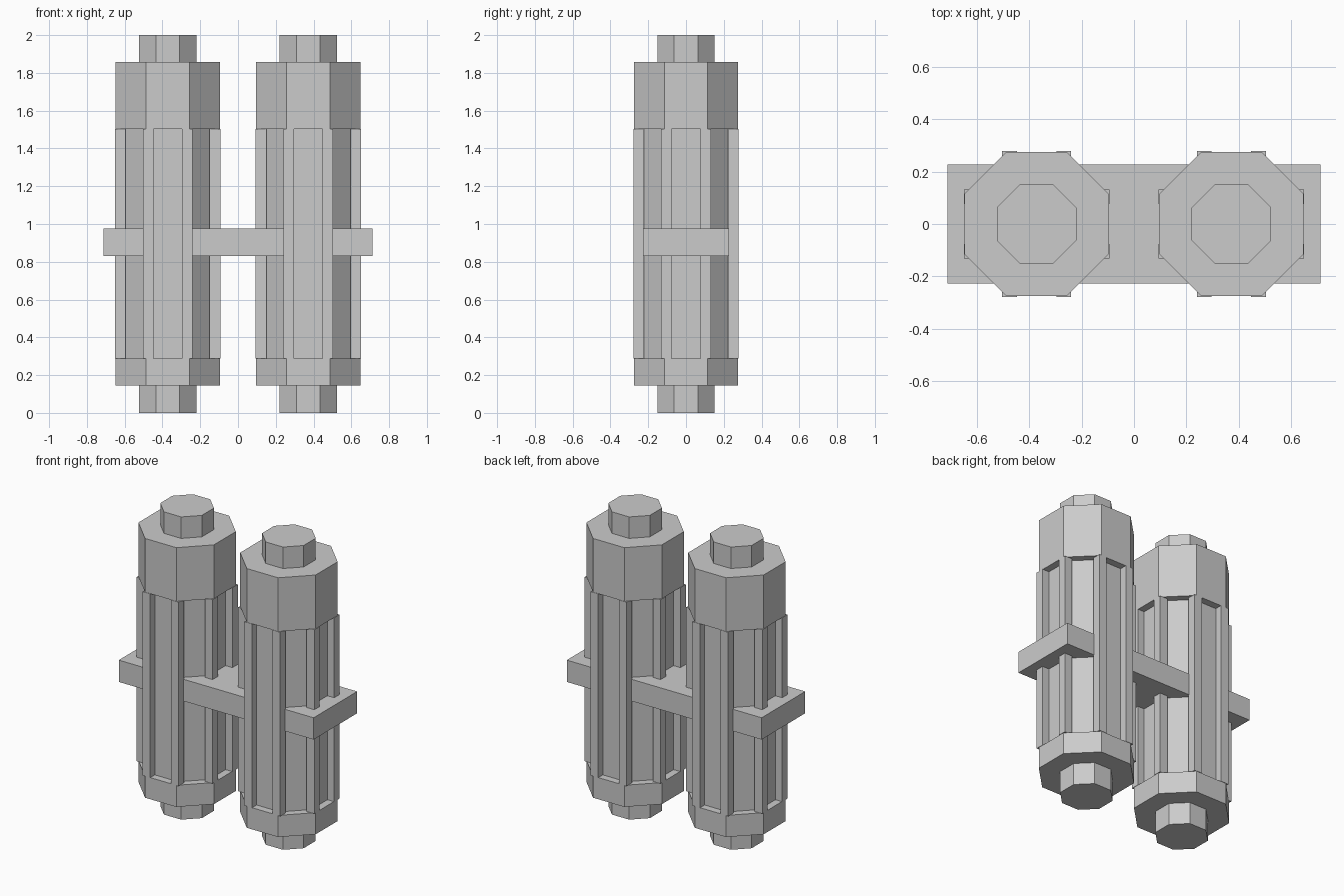
import bpy, bmesh, math
from mathutils import Matrix

if "Cube" in bpy.data.objects:
    bpy.data.objects.remove(bpy.data.objects["Cube"])

grey = bpy.data.materials.new("plain grey")
grey.diffuse_color = (0.6, 0.6, 0.6, 1)
grey.use_nodes = True
grey.node_tree.nodes["Principled BSDF"].inputs["Base Color"].default_value = grey.diffuse_color


def finish(bm, name):
    mesh = bpy.data.meshes.new(name)
    bm.to_mesh(mesh)
    bm.free()
    mesh.materials.append(grey)
    obj = bpy.data.objects.new(name, mesh)
    bpy.context.collection.objects.link(obj)
    return obj


def octagon(name, x, apothem, z0, z1):
    """Upright eight-sided prism with a flat side facing the front."""
    bm = bmesh.new()
    r = apothem / math.cos(math.pi / 8)
    m = Matrix.Translation((x, 0, (z0 + z1) / 2)) @ Matrix.Rotation(math.pi / 8, 4, 'Z')
    bmesh.ops.create_cone(bm, cap_ends=True, segments=8, radius1=r, radius2=r,
                          depth=z1 - z0, matrix=m)
    return finish(bm, name)


def add_box(bm, centre, size):
    m = Matrix.Translation(centre) @ Matrix.Diagonal((*size, 1))
    bmesh.ops.create_cube(bm, size=1, matrix=m)


for side, x in (("left", -0.372), ("right", 0.372)):
    # stacked sections of one canister
    octagon(side + "_bottom_plug", x, 0.152, 0.0, 0.145)
    octagon(side + "_bottom_collar", x, 0.276, 0.145, 0.288)
    octagon(side + "_core", x, 0.2285, 0.288, 1.503)
    octagon(side + "_top_collar", x, 0.276, 1.503, 1.858)
    octagon(side + "_top_plug", x, 0.152, 1.858, 2.0)
    # square ribs at the eight corners, all aligned to the axes
    bm = bmesh.new()
    for i in range(8):
        a = math.radians(22.5 + 45 * i)
        add_box(bm, (x + 0.271 * math.cos(a), 0.271 * math.sin(a), 0.8955),
                (0.056, 0.056, 1.215))
    finish(bm, side + "_ribs")

# flat bracket joining both canisters
bm = bmesh.new()
add_box(bm, (0, 0, 0.903), (1.424, 0.455, 0.144))
finish(bm, "joining_bracket")
